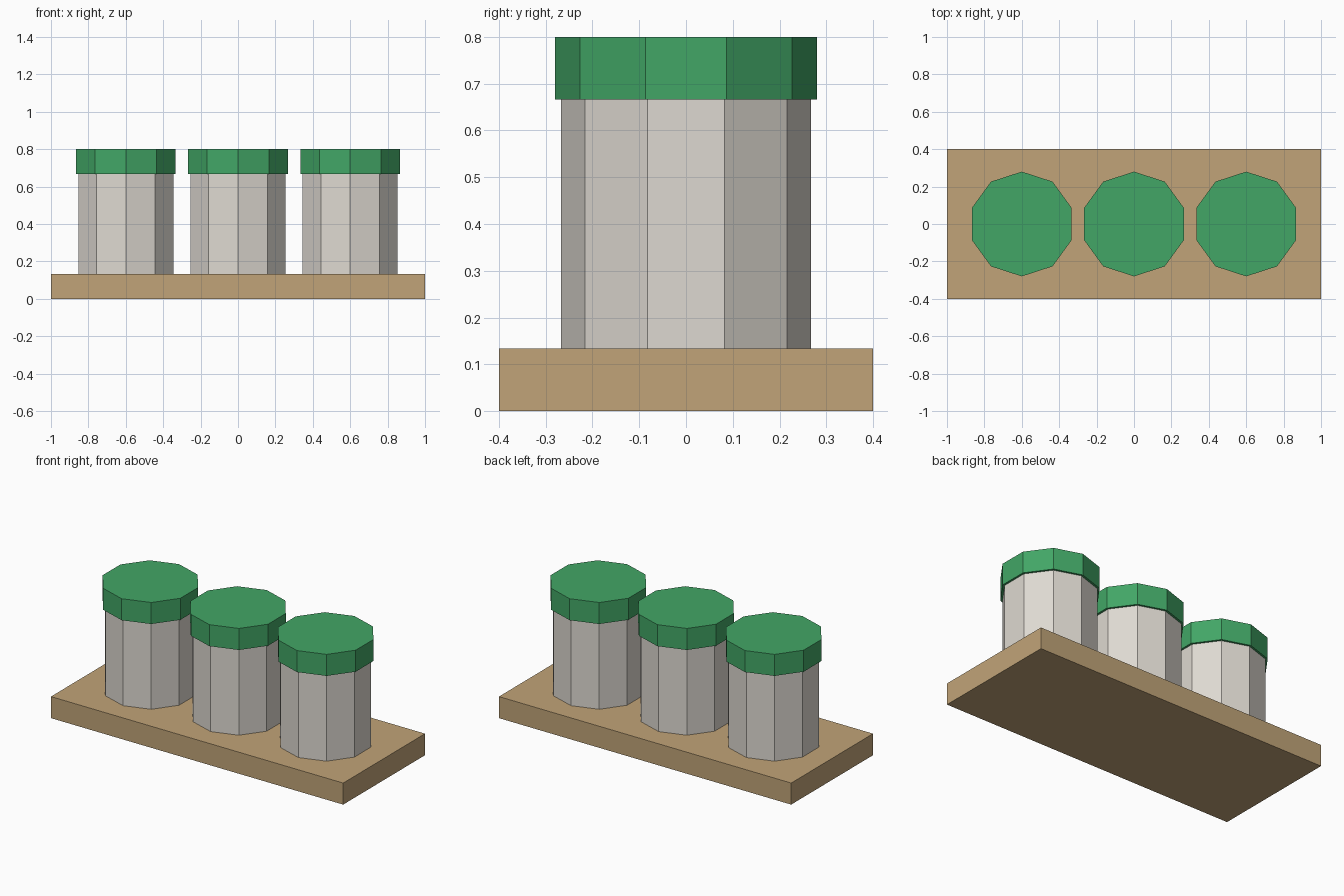
import bpy, bmesh, math

if "Cube" in bpy.data.objects:
    bpy.data.objects.remove(bpy.data.objects["Cube"])


def material(name, rgb):
    # sRGB 0-255 to linear
    lin = [(c / 255 / 12.92) if c < 11 else ((c / 255 + 0.055) / 1.055) ** 2.4 for c in rgb]
    m = bpy.data.materials.new(name)
    m.diffuse_color = (*lin, 1)
    m.use_nodes = True
    m.node_tree.nodes["Principled BSDF"].inputs["Base Color"].default_value = m.diffuse_color
    return m


def prism(name, outline, z0, z1, mat, x=0):
    # extrude a flat outline from z0 to z1
    bm = bmesh.new()
    face = bm.faces.new([bm.verts.new((px, py, 0)) for px, py in outline])
    top = bmesh.ops.extrude_face_region(bm, geom=[face])["geom"]
    for v in top:
        if isinstance(v, bmesh.types.BMVert):
            v.co.z = z1 - z0
    bmesh.ops.recalc_face_normals(bm, faces=bm.faces[:])
    me = bpy.data.meshes.new(name)
    bm.to_mesh(me)
    bm.free()
    me.materials.append(mat)
    ob = bpy.data.objects.new(name, me)
    ob.location = (x, 0, z0)
    bpy.context.collection.objects.link(ob)
    return ob


def decagon(r):
    # ten sides, corners pointing at front and back
    return [(r * math.sin(i * math.pi / 5), r * math.cos(i * math.pi / 5)) for i in range(10)]


wood = material("tan wood", (193, 164, 120))
glass = material("pale grey", (222, 217, 209))
green = material("lid green", (66, 166, 102))

# tray
prism("tray", [(-1, -0.4), (1, -0.4), (1, 0.4), (-1, 0.4)], 0, 0.1333, wood)

# three lidded jars in a row
for side, x in (("left", -0.6), ("middle", 0), ("right", 0.6)):
    prism(side + "_jar", decagon(0.267), 0.1333, 0.6667, glass, x)
    prism(side + "_lid", decagon(0.28), 0.6667, 0.8, green, x)
